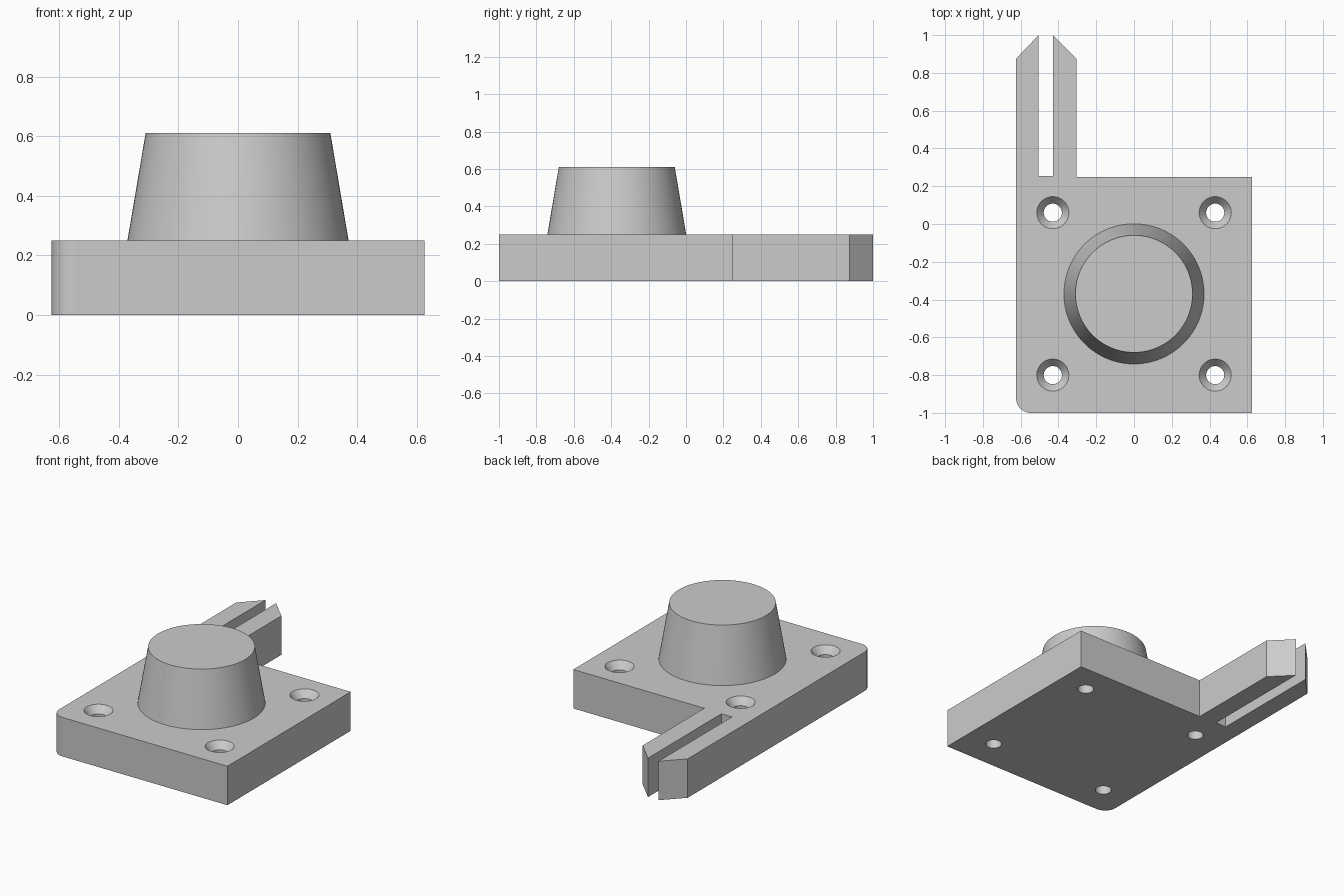
import bpy, bmesh, math

cube = bpy.data.objects.get("Cube")
if cube:
    bpy.data.objects.remove(cube, do_unlink=True)

THICK = 0.25
CENTRE_Y = -0.37

grey = bpy.data.materials.new("plain grey")
grey.use_nodes = True
grey.diffuse_color = (0.6, 0.6, 0.6, 1)
grey.node_tree.nodes["Principled BSDF"].inputs["Base Color"].default_value = (0.6, 0.6, 0.6, 1)


def finish(name, bm):
    bmesh.ops.recalc_face_normals(bm, faces=bm.faces)
    mesh = bpy.data.meshes.new(name)
    bm.to_mesh(mesh)
    bm.free()
    mesh.materials.append(grey)
    obj = bpy.data.objects.new(name, mesh)
    bpy.context.scene.collection.objects.link(obj)
    return obj


def extrude_outline(name, points, height):
    bm = bmesh.new()
    face = bm.faces.new([bm.verts.new((x, y, 0)) for x, y in points])
    top = bmesh.ops.extrude_face_region(bm, geom=[face])["geom"]
    verts = [v for v in top if isinstance(v, bmesh.types.BMVert)]
    bmesh.ops.translate(bm, verts=verts, vec=(0, 0, height))
    return finish(name, bm)


def lathe(name, profile, x, y, sides):
    """Solid of revolution from (radius, z) rings, capped at both ends."""
    bm = bmesh.new()
    rings = [[bm.verts.new((x + r * math.cos(math.tau * i / sides),
                            y + r * math.sin(math.tau * i / sides), z))
              for i in range(sides)] for r, z in profile]
    for low, high in zip(rings, rings[1:]):
        for i in range(sides):
            j = (i + 1) % sides
            bm.faces.new((low[i], low[j], high[j], high[i]))
    bm.faces.new(rings[0])
    bm.faces.new(rings[-1])
    return finish(name, bm)


def add_boolean(obj, other, operation):
    mod = obj.modifiers.new(other.name, 'BOOLEAN')
    mod.object = other
    mod.operation = operation
    mod.solver = 'EXACT'


# Plate with one rounded corner and a slotted, chamfered tongue at the back
R, SIDE = 0.08, 0.625
STEPS = 14
corner = [(-SIDE + R - R * math.cos(a), -1 + R - R * math.sin(a))
          for a in (math.pi / 2 * i / STEPS for i in range(STEPS + 1))]
outline = corner + [
    (SIDE, -1), (SIDE, 0.25), (-0.305, 0.25),
    (-0.305, 0.875), (-0.43, 1), (-0.43, 0.255),
    (-0.505, 0.255), (-0.505, 1), (-SIDE, 0.875),
]
plate = extrude_outline("mounting_plate", outline, THICK)

# Tapered boss, merged into the plate
boss = lathe("tapered_boss", [(0.3725, 0.24), (0.371, THICK), (0.31, 0.61)],
             0, CENTRE_Y, 96)
add_boolean(plate, boss, 'UNION')
helpers = [boss]

# Countersunk screw holes
for sx in (-1, 1):
    for sy in (-1, 1):
        hole = lathe("screw_hole_cutter",
                     [(0.048, -0.05), (0.048, THICK - 0.045),
                      (0.085, THICK), (0.085, THICK + 0.05)],
                     sx * 0.43, CENTRE_Y + sy * 0.43, 48)
        add_boolean(plate, hole, 'DIFFERENCE')
        helpers.append(hole)

# Apply the cuts and drop the helpers
bpy.ops.object.select_all(action='DESELECT')
plate.select_set(True)
bpy.context.view_layer.objects.active = plate
for mod in list(plate.modifiers):
    bpy.ops.object.modifier_apply(modifier=mod.name)
for helper in helpers:
    bpy.data.objects.remove(helper, do_unlink=True)

# Smooth round walls, crisp edges and flat large faces
bpy.ops.object.shade_smooth_by_angle(angle=math.radians(25))
weighted = plate.modifiers.new("flat_large_faces", 'WEIGHTED_NORMAL')
weighted.keep_sharp = True
